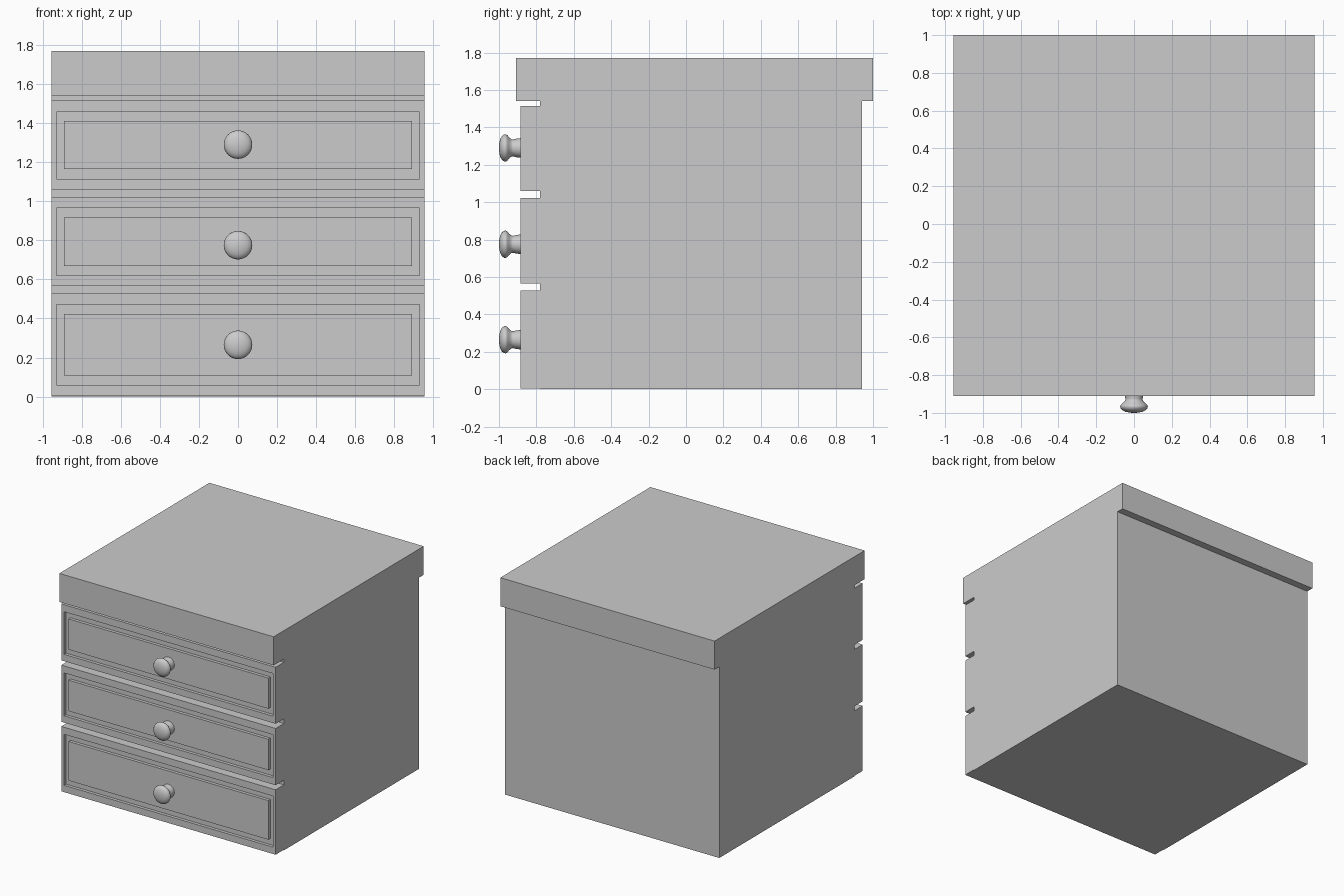
import bpy, bmesh, math

if "Cube" in bpy.data.objects:
    bpy.data.objects.remove(bpy.data.objects["Cube"])

HALF_W = 0.955
FRONT, CASE_FRONT, BACK = -0.885, -0.78, 0.94
GROOVE = 0.025


def make_object(name, bm):
    bmesh.ops.recalc_face_normals(bm, faces=bm.faces)
    mesh = bpy.data.meshes.new(name)
    bm.to_mesh(mesh)
    bm.free()
    obj = bpy.data.objects.new(name, mesh)
    bpy.context.collection.objects.link(obj)
    return obj


def loft(name, rings):
    """Bridge successive closed rings of points and cap both ends."""
    bm = bmesh.new()
    loops = [[bm.verts.new(p) for p in ring] for ring in rings]
    for a, b in zip(loops, loops[1:]):
        n = len(a)
        for i in range(n):
            j = (i + 1) % n
            bm.faces.new((a[i], a[j], b[j], b[i]))
    bm.faces.new(loops[0])
    bm.faces.new(loops[-1])
    return make_object(name, bm)


def rect(hw, z0, z1, y):
    return [(-hw, y, z0), (hw, y, z0), (hw, y, z1), (-hw, y, z1)]


def box(name, y0, y1, z0, z1):
    return loft(name, [rect(HALF_W, z0, z1, y0), rect(HALF_W, z0, z1, y1)])


def drawer_front(name, z0, z1):
    # Slab with a rectangular groove framing a flush centre panel
    outer = (HALF_W - 0.025, z0 + 0.055, z1 - 0.057)
    inner = (HALF_W - 0.065, z0 + 0.104, z1 - 0.104)
    return loft(name, [
        rect(HALF_W, z0, z1, CASE_FRONT),
        rect(HALF_W, z0, z1, FRONT),
        rect(*outer, FRONT),
        rect(*outer, FRONT + GROOVE),
        rect(*inner, FRONT + GROOVE),
        rect(*inner, FRONT),
    ])


def knob(name, z, sides=32):
    # Turned profile: (radius, y) from the base out to the domed cap
    profile = [(0.053, FRONT + 0.005), (0.052, -0.888), (0.049, -0.91),
               (0.045, -0.925), (0.047, -0.934), (0.058, -0.947),
               (0.069, -0.956), (0.073, -0.964), (0.072, -0.973),
               (0.064, -0.984), (0.048, -0.993), (0.027, -0.998),
               (0.008, -1.0)]
    angles = [2 * math.pi * i / sides for i in range(sides)]
    obj = loft(name, [[(r * math.cos(a), y, z + r * math.sin(a))
                       for a in angles] for r, y in profile])
    bpy.ops.object.select_all(action='DESELECT')
    obj.select_set(True)
    bpy.context.view_layer.objects.active = obj
    bpy.ops.object.shade_smooth_by_angle(angle=math.radians(50))
    return obj


# Case and overhanging top
box("case", CASE_FRONT, BACK, 0.0, 1.54)
box("top_slab", -0.91, 1.0, 1.54, 1.77)

# Three drawers with knobs
drawers = [("bottom", 0.005, 0.528, 0.265),
           ("middle", 0.565, 1.022, 0.775),
           ("upper", 1.06, 1.515, 1.29)]
for level, z0, z1, zk in drawers:
    drawer_front(level + "_drawer_front", z0, z1)
    knob(level + "_knob", zk)
